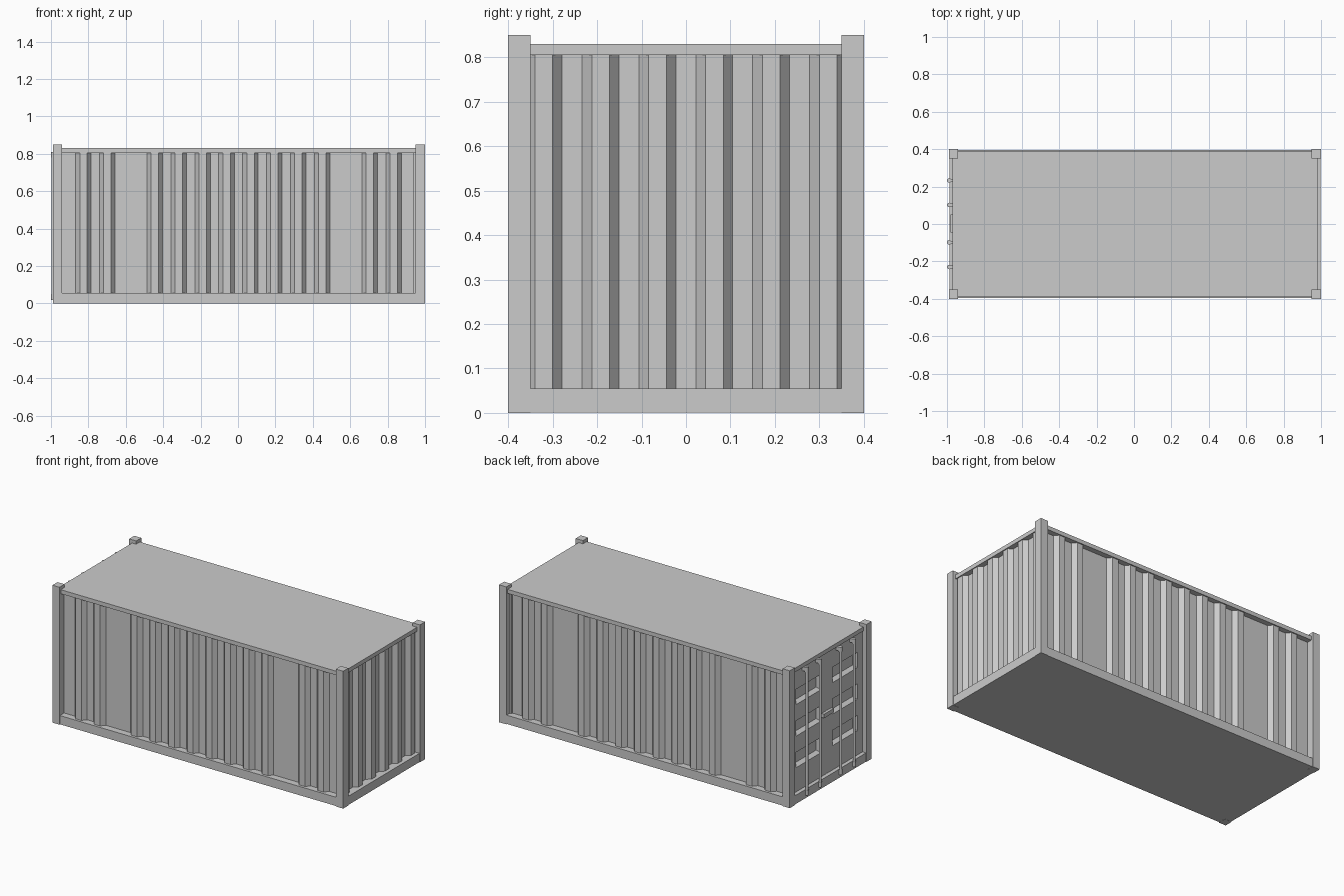
import bpy, bmesh, math
from mathutils import Matrix

if "Cube" in bpy.data.objects:
    bpy.data.objects.remove(bpy.data.objects["Cube"])


def finish(name, bm):
    bmesh.ops.recalc_face_normals(bm, faces=bm.faces)
    me = bpy.data.meshes.new(name)
    bm.to_mesh(me)
    bm.free()
    ob = bpy.data.objects.new(name, me)
    bpy.context.collection.objects.link(ob)
    return ob


def add_box(bm, x0, x1, y0, y1, z0, z1):
    m = (Matrix.Translation(((x0 + x1) / 2, (y0 + y1) / 2, (z0 + z1) / 2))
         @ Matrix.Diagonal((x1 - x0, y1 - y0, z1 - z0, 1)))
    bmesh.ops.create_cube(bm, size=1, matrix=m)


def box(name, *b):
    bm = bmesh.new()
    add_box(bm, *b)
    return finish(name, bm)


def corrugated_wall(name, start, end, ribs, inner, outer, place, z0=0.05, z1=0.81):
    """Trapezoid ribs along u, closed at the back and extruded upwards."""
    pts = [(start, inner)]
    for r in ribs:
        pts += [(r, inner), (r + 0.022, outer), (r + 0.062, outer), (r + 0.083, inner)]
    pts += [(end, inner), (end, inner - 0.01), (start, inner - 0.01)]
    bm = bmesh.new()
    face = bm.faces.new([bm.verts.new((*place(u, d), z0)) for u, d in pts])
    ext = bmesh.ops.extrude_face_region(bm, geom=[face])
    verts = [g for g in ext["geom"] if isinstance(g, bmesh.types.BMVert)]
    bmesh.ops.translate(bm, verts=verts, vec=(0, 0, z1 - z0))
    return finish(name, bm)


# Floor frame and roof with top rails
box("floor_frame", -0.987, 0.997, -0.396, 0.396, 0.001, 0.055)
box("roof", -0.97, 0.98, -0.387, 0.387, 0.805, 0.83)

# Corner posts
for xn, x0, x1 in (("door_end", -0.99, -0.942), ("rear_end", 0.95, 1.0)):
    for yn, y0 in (("front", -0.4), ("back", 0.35)):
        box(f"corner_post_{xn}_{yn}", x0, x1, y0, y0 + 0.05, 0, 0.85)

# Corrugated walls
side_ribs = [-0.868, -0.74] + [-0.487 + 0.128 * i for i in range(8)] + [0.662, 0.79]
for name, s in (("front_side_wall", -1), ("back_side_wall", 1)):
    corrugated_wall(name, -0.95, 0.96, side_ribs, 0.354, 0.38,
                    lambda u, d, s=s: (u, s * d))
end_ribs = [-0.362 + 0.128 * i for i in range(6)]
corrugated_wall("end_wall", -0.365, 0.365, end_ribs, 0.948, 0.974,
                lambda u, d: (d, u))

# Doors with pressed horizontal pockets
DOOR_X = -0.963
zs = [0.05]
for z in (0.205, 0.40, 0.595):
    zs += [z, z + 0.095]
zs.append(0.81)
for name, s in (("left_door", 1), ("right_door", -1)):
    ys = [s * v for v in (0.005, 0.055, 0.30, 0.365)]
    bm = bmesh.new()
    grid = [[bm.verts.new((DOOR_X, y, z)) for z in zs] for y in ys]
    pockets = []
    for i in range(len(ys) - 1):
        for j in range(len(zs) - 1):
            loop = [grid[i][j], grid[i][j + 1], grid[i + 1][j + 1], grid[i + 1][j]]
            f = bm.faces.new(loop)
            f.normal_update()
            if f.normal.x > 0:
                f.normal_flip()
            if i == 1 and j % 2 == 1:
                pockets.append(f)
    bmesh.ops.inset_individual(bm, faces=pockets, thickness=0.02, depth=-0.025)
    me = bpy.data.meshes.new(name)
    bm.to_mesh(me)
    bm.free()
    bpy.context.collection.objects.link(bpy.data.objects.new(name, me))
box("door_seam", -0.96, -0.955, -0.02, 0.02, 0.05, 0.81)

# Locking rods with keepers, guides and a central latch
for i, y in enumerate((-0.23, -0.098, 0.102, 0.232)):
    bm = bmesh.new()
    bmesh.ops.create_cone(bm, cap_ends=True, segments=12, radius1=0.008, radius2=0.008,
                          depth=0.77, matrix=Matrix.Translation((-0.99, y, 0.415)))
    for z in (0.035, 0.795):
        bmesh.ops.create_cone(bm, cap_ends=True, segments=12, radius1=0.012, radius2=0.012,
                              depth=0.03, matrix=Matrix.Translation((-0.988, y, z)))
        add_box(bm, -0.988, -0.96, y - 0.008, y + 0.008, z - 0.012, z + 0.012)
    finish(f"locking_rod_{i + 1}", bm)
box("door_latch", -0.98, -0.955, -0.045, 0.05, 0.42, 0.445)
